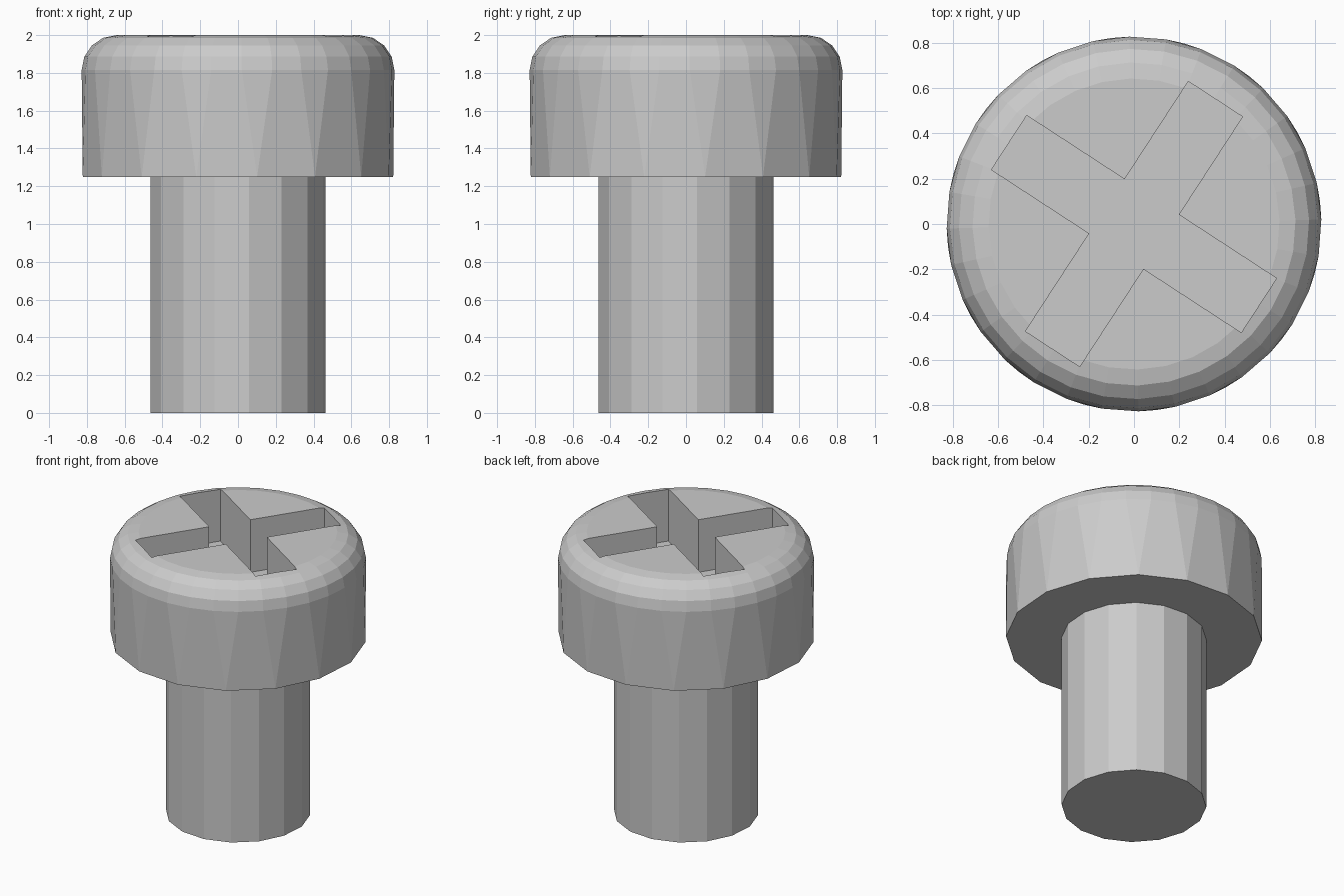
import bpy, bmesh
from math import sin, cos, radians, pi

if "Cube" in bpy.data.objects:
    bpy.data.objects.remove(bpy.data.objects["Cube"])

SIDES = 16
PHASE = radians(7)


def finish(name, bm):
    bmesh.ops.recalc_face_normals(bm, faces=bm.faces)
    mesh = bpy.data.meshes.new(name)
    bm.to_mesh(mesh)
    bm.free()
    ob = bpy.data.objects.new(name, mesh)
    bpy.context.collection.objects.link(ob)
    return ob


def ring(bm, r, z, n, start):
    return [bm.verts.new((r * cos(start + 2 * pi * i / n),
                          r * sin(start + 2 * pi * i / n), z)) for i in range(n)]


def bridge(bm, a, b):
    n = len(a)
    for i in range(n):
        j = (i + 1) % n
        bm.faces.new((a[i], a[j], b[j], b[i]))


# Shaft: plain faceted cylinder, its top is closed by the head
bm = bmesh.new()
low = ring(bm, 0.468, 0, SIDES, PHASE)
high = ring(bm, 0.468, 1.25, SIDES, PHASE)
bm.faces.new(low)
bridge(bm, low, high)
finish("shaft", bm)

# Head: 16-sided base whose corners fan into a 32-sided rounded rim
bm = bmesh.new()
base = ring(bm, 0.828, 1.25, SIDES, PHASE)
bm.faces.new(base)
step = pi / SIDES
R = 0.185
rims = []
for k in range(5):
    a = k * pi / 8
    rims.append(ring(bm, 0.643 + R * cos(a), 1.815 + R * sin(a),
                     SIDES * 2, PHASE - step / 2))
first = rims[0]
for i in range(SIDES):
    j = (i + 1) % SIDES
    bm.faces.new((base[i], first[2 * i + 1], first[2 * i]))
    bm.faces.new((base[i], base[j], first[2 * j], first[2 * i + 1]))
for a, b in zip(rims, rims[1:]):
    bridge(bm, a, b)
bm.faces.new(rims[-1])
head = finish("head", bm)

# Cross-shaped driver slot, cut into the head
W, L = 0.143, 0.659
bm = bmesh.new()
turn = radians(56.9)
layers = []
for z in (1.625, 2.2):
    pts = []
    for q in range(4):
        t = turn + q * pi / 2
        for u, v in ((L, -W), (L, W), (W, W)):
            pts.append(bm.verts.new((u * cos(t) - v * sin(t),
                                     u * sin(t) + v * cos(t), z)))
    bm.faces.new(pts)
    layers.append(pts)
bridge(bm, *layers)
cutter = finish("slot_cutter", bm)
cutter.hide_render = True
cutter.hide_viewport = False

mod = head.modifiers.new("slot", "BOOLEAN")
mod.operation = 'DIFFERENCE'
mod.solver = 'EXACT'
mod.object = cutter
bpy.context.view_layer.objects.active = head
bpy.ops.object.modifier_apply(modifier=mod.name)
bpy.data.objects.remove(cutter)
